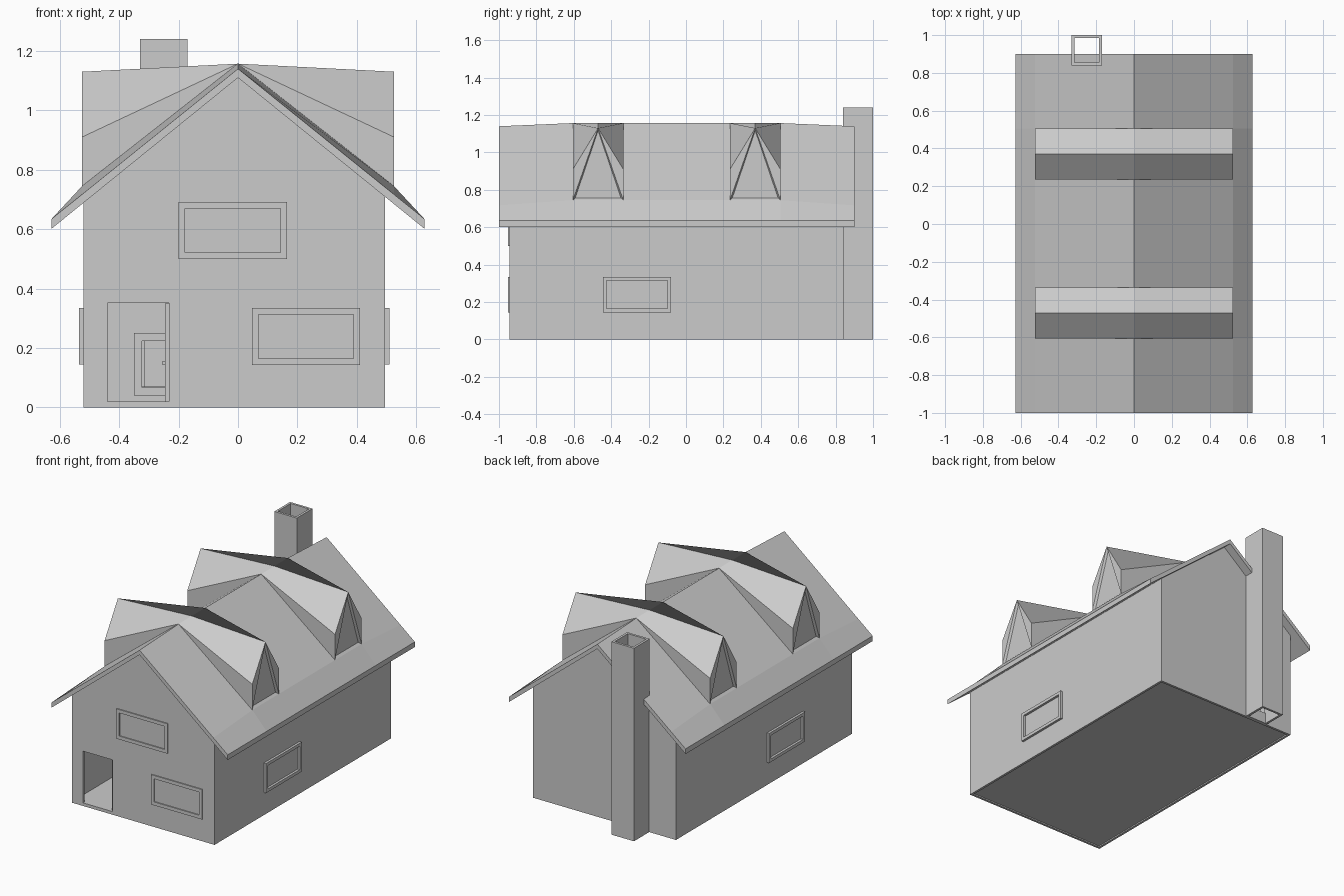
import bpy, bmesh
from mathutils import Vector

if "Cube" in bpy.data.objects:
    bpy.data.objects.remove(bpy.data.objects["Cube"], do_unlink=True)

GREY = (0.6, 0.6, 0.6, 1)
mat = bpy.data.materials.new("plain_grey")
mat.use_nodes = True
mat.diffuse_color = GREY
mat.node_tree.nodes["Principled BSDF"].inputs["Base Color"].default_value = GREY


def finish(name, bm):
    bmesh.ops.recalc_face_normals(bm, faces=bm.faces[:])
    mesh = bpy.data.meshes.new(name)
    bm.to_mesh(mesh)
    bm.free()
    mesh.materials.append(mat)
    ob = bpy.data.objects.new(name, mesh)
    bpy.context.collection.objects.link(ob)
    return ob


def box(name, x, y, z):
    bm = bmesh.new()
    bmesh.ops.create_cube(bm, size=1)
    for v in bm.verts:
        for i, (lo, hi) in enumerate((x, y, z)):
            v.co[i] = lo if v.co[i] < 0 else hi
    return finish(name, bm)


def loft(name, sections):
    """Bridge closed sections of equal length and cap both ends."""
    bm = bmesh.new()
    rings = [[bm.verts.new(p) for p in s] for s in sections]
    n = len(rings[0])
    for a, b in zip(rings, rings[1:]):
        for i in range(n):
            j = (i + 1) % n
            bm.faces.new((a[i], a[j], b[j], b[i]))
    bm.faces.new(rings[0])
    bm.faces.new(rings[-1])
    return finish(name, bm)


def cut(ob, cutter):
    """Subtract the cutter, then drop it."""
    mod = ob.modifiers.new("cut", 'BOOLEAN')
    mod.operation = 'DIFFERENCE'
    mod.solver = 'EXACT'
    mod.object = cutter
    bpy.context.view_layer.objects.active = ob
    bpy.ops.object.modifier_apply(modifier=mod.name)
    bpy.data.objects.remove(cutter, do_unlink=True)


def house_shape(name, x0, x1, y0, y1, z0, apex):
    def section(y):
        return [(x0, y, z0), (x1, y, z0), (x1, y, apex - 0.81 * abs(x1)),
                (0, y, apex), (x0, y, apex - 0.81 * abs(x0))]
    return loft(name, [section(y0), section(y1)])


def frame(name, axis, at, u, z, depth, rim):
    """Rectangular frame standing out from a wall; axis is the facing axis."""
    def block(n, du, d0, d1):
        a = (u[0] + du, u[1] - du)
        d = tuple(sorted((at + d0, at + d1)))
        h = (z[0] + du, z[1] - du)
        return box(n, d, a, h) if axis == 0 else box(n, a, d, h)
    ob = block(name, 0, -depth * 0.5, depth)
    cut(ob, block("frame_cutter", rim, -depth * 2, depth * 2))
    return ob


# Hollow walls with doorway and hearth opening
walls = house_shape("walls", -0.52, 0.495, -0.945, 0.845, 0, 1.115)
cut(walls, house_shape("room_cutter", -0.505, 0.48, -0.93, 0.83, -0.1, 1.095))
cut(walls, box("door_cutter", (-0.44, -0.232), (-1.1, -0.9), (0.02, 0.352)))
cut(walls, box("hearth_cutter", (-0.325, -0.175), (0.8, 0.9), (0.07, 0.225)))
box("floor", (-0.507, 0.482), (-0.932, 0.832), (0.008, 0.018))

# Open door swung inward, with knob
box("door", (-0.246, -0.233), (-0.93, -0.73), (0.02, 0.35))
box("door_knob", (-0.256, -0.246), (-0.755, -0.745), (0.145, 0.155))

# Chimney with open flue and hearth surround
chimney = box("chimney", (-0.33, -0.17), (0.84, 1.0), (0, 1.24))
cut(chimney, box("flue_cutter", (-0.315, -0.185), (0.855, 0.985), (-0.1, 1.4)))
cut(chimney, box("hearth_cutter", (-0.315, -0.185), (0.8, 0.9), (0.07, 0.225)))
frame("hearth_surround", 1, 0.83, (-0.35, -0.15), (0.04, 0.25), -0.03, 0.027)

# Window frames
frame("upper_window_frame", 1, -0.945, (-0.2, 0.165), (0.5, 0.692), -0.007, 0.022)
frame("lower_window_frame", 1, -0.945, (0.047, 0.41), (0.143, 0.335), -0.007, 0.022)
frame("right_window_frame", 0, -0.52, (-0.445, -0.08), (0.145, 0.335), -0.015, 0.02)
frame("left_window_frame", 0, 0.495, (-0.445, -0.08), (0.145, 0.335), 0.015, 0.02)


# Roof slab, slightly raised where the dormers sit
def roof_section(y, ridge, mid):
    return [(-0.627, y, 0.602), (-0.627, y, 0.635), (-0.525, y, mid), (0, y, ridge),
            (0.525, y, mid), (0.627, y, 0.635), (0.627, y, 0.602), (0, y, 1.11)]


DORMERS = (-0.47, 0.37)
HALF = 0.135
stations = [y + d for y in DORMERS for d in (-HALF, HALF)]
loft("roof", [roof_section(-1, 1.14, 0.717)]
     + [roof_section(y, 1.157, 0.745) for y in stations]
     + [roof_section(0.9, 1.14, 0.717)])


# Dormers: peaked outer end, flattening into the main ridge
def dormer(name, yc, s):
    bm = bmesh.new()

    def pt(x, dy, z):
        return bm.verts.new((s * x, yc + dy, z))
    apex, mid = pt(0.525, 0, 1.13), pt(0, 0, 1.157)
    base, inner = [], []
    for d in (-HALF, HALF):
        shoulder, foot = pt(0.525, d, 0.91), pt(0.525, d, 0.745)
        ridge = pt(0, d, 1.157)
        bm.faces.new((apex, shoulder, ridge, mid))
        bm.faces.new((shoulder, foot, ridge))
        bm.faces.new((apex, foot, shoulder))
        base.append(foot)
        inner.append(ridge)
    pane = bm.faces.new((apex, base[0], base[1]))
    bm.faces.new((base[0], base[1], inner[1], mid, inner[0]))
    bmesh.ops.recalc_face_normals(bm, faces=bm.faces[:])
    bmesh.ops.inset_individual(bm, faces=[pane], thickness=0.014)
    bmesh.ops.translate(bm, verts=pane.verts[:], vec=Vector((-s * 0.015, 0, 0)))
    finish(name, bm)


for place, yc in zip(("front", "back"), DORMERS):
    for side, s in (("left", 1), ("right", -1)):
        dormer(f"{place}_{side}_dormer", yc, s)
